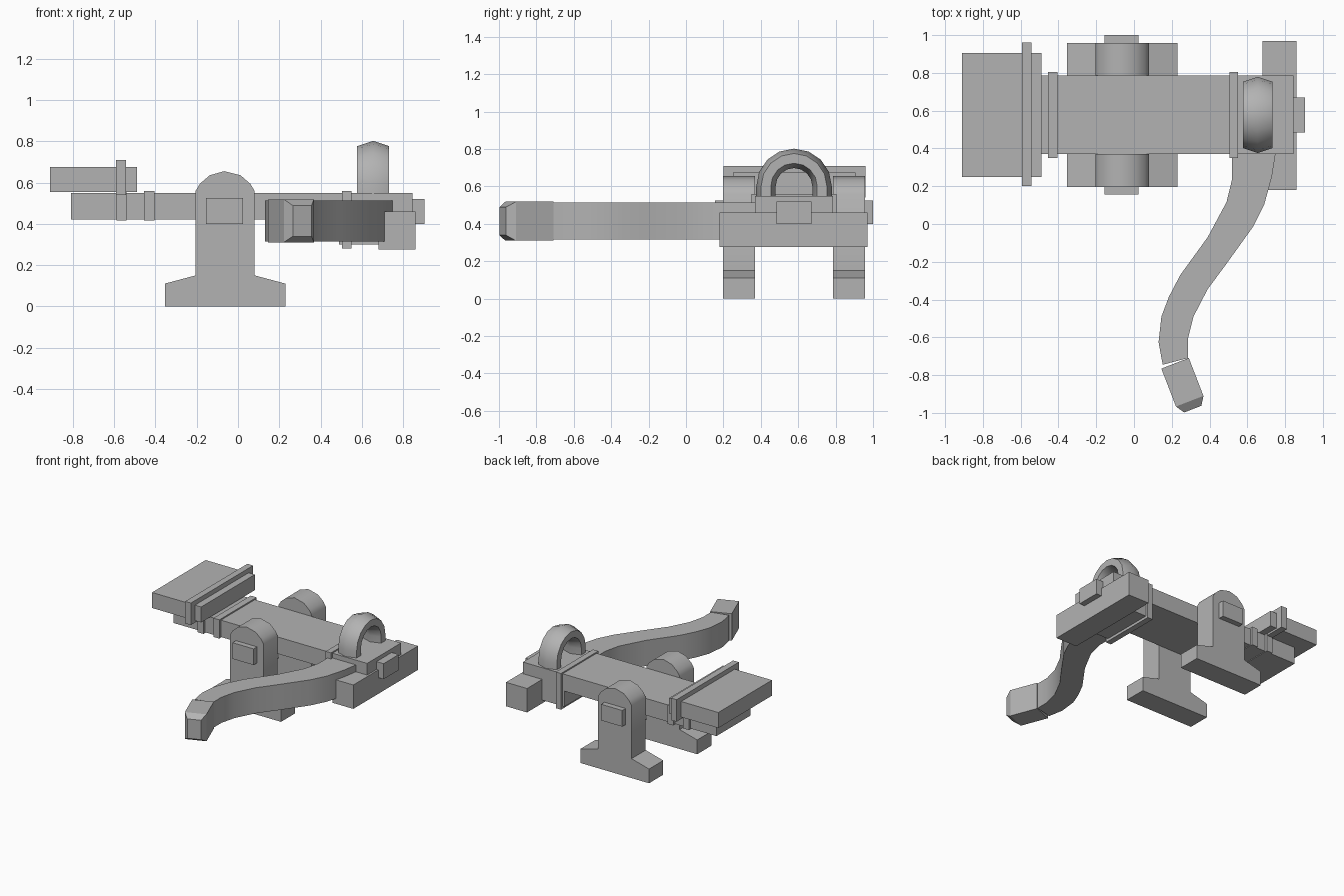
import bpy, bmesh, math
from mathutils import Vector

cube = bpy.data.objects.get("Cube")
if cube:
    bpy.data.objects.remove(cube, do_unlink=True)

GREY = (0.45, 0.45, 0.45, 1)
mat = bpy.data.materials.new("plain grey")
mat.use_nodes = True
mat.diffuse_color = GREY
mat.node_tree.nodes["Principled BSDF"].inputs["Base Color"].default_value = GREY

MID = 0.5775  # centre line of the beam in y


def finish(name, bm, smooth=None):
    bmesh.ops.recalc_face_normals(bm, faces=bm.faces)
    me = bpy.data.meshes.new(name)
    bm.to_mesh(me)
    bm.free()
    me.materials.append(mat)
    ob = bpy.data.objects.new(name, me)
    bpy.context.collection.objects.link(ob)
    if smooth:
        bpy.ops.object.select_all(action='DESELECT')
        ob.select_set(True)
        bpy.context.view_layer.objects.active = ob
        bpy.ops.object.shade_smooth_by_angle(angle=math.radians(smooth))
    return ob


def loft(name, rings, smooth=None):
    """Skin a row of equal-sized rings and cap both ends."""
    bm = bmesh.new()
    rows = [[bm.verts.new(p) for p in ring] for ring in rings]
    n = len(rows[0])
    for a, b in zip(rows, rows[1:]):
        for i in range(n):
            j = (i + 1) % n
            bm.faces.new((a[i], a[j], b[j], b[i]))
    bm.faces.new(rows[0])
    bm.faces.new(rows[-1])
    return finish(name, bm, smooth)


def box(name, x, y, z):
    return loft(name, [[(x[0], y[0], h), (x[1], y[0], h), (x[1], y[1], h), (x[0], y[1], h)] for h in z])


# Main beam, its thick end and the cross bar
box("beam", (-0.81, 0.845), (0.37, 0.785), (0.42, 0.55))
box("beam_under_block", (0.49, 0.80), (0.37, 0.785), (0.30, 0.43))
box("cross_bar", (0.68, 0.86), (0.18, 0.97), (0.275, 0.46))
box("end_knob", (0.84, 0.905), (0.485, 0.67), (0.40, 0.52))

# Collars around the beam
for name, x0, x1, z0 in (("rear_collar", -0.59, -0.54, 0.415),
                         ("middle_collar", -0.455, -0.405, 0.415),
                         ("front_collar", 0.505, 0.55, 0.28)):
    box(name, (x0, x1), (0.35, 0.805), (z0, 0.56))

# Raised plate with its flange
box("rear_plate", (-0.91, -0.49), (0.25, 0.905), (0.555, 0.675))
box("plate_flange", (-0.592, -0.543), (0.20, 0.96), (0.54, 0.71))

# Pair of round-topped stands with pivot pins
CX = -0.0625
half = [(0.2925, 0), (0.2925, 0.11), (0.1425, 0.15), (0.1425, 0.56),
        (0.122, 0.594), (0.075, 0.635)]
outline = [(CX + w, z) for w, z in half] + [(CX - 0.005, 0.655)]
outline += [(CX - w, z) for w, z in reversed(half)]
for side, y0, y1, p0, p1 in (("front", 0.197, 0.37, 0.155, 0.22),
                             ("back", 0.785, 0.958, 0.935, 1.0)):
    loft(side + "_stand", [[(x, y, z) for x, z in outline] for y in (y0, y1)], 40)
    box(side + "_pivot_pin", (-0.155, 0.025), (p0, p1), (0.40, 0.525))

# Arched handle: hexagonal section swept over a half circle with straight legs
path = [(Vector((0.655, MID + 0.15, 0.53)), 0.0)]
path += [(Vector((0.655, MID + 0.15 * math.cos(a), 0.60 + 0.15 * math.sin(a))), a)
         for a in (math.pi * i / 8 for i in range(9))]
path += [(Vector((0.655, MID - 0.15, 0.53)), math.pi)]
rings = []
for c, a in path:
    out = Vector((0, math.cos(a), math.sin(a)))
    rings.append([c + Vector((0.09 * math.sin(t), 0, 0)) + out * 0.052 * math.cos(t)
                  for t in (math.tau * k / 6 for k in range(6))])
loft("arched_handle", rings, 65)

# Curved arm: left and right edge points in plan
left = [(0.52, 0.39), (0.52, 0.24), (0.49, 0.116), (0.39, -0.07), (0.245, -0.27),
        (0.185, -0.385), (0.145, -0.49), (0.13, -0.625), (0.152, -0.745)]
right = [(0.752, 0.39), (0.73, 0.25), (0.69, 0.105), (0.63, -0.015), (0.49, -0.21),
         (0.39, -0.345), (0.315, -0.49), (0.285, -0.61), (0.285, -0.71)]
loft("curved_arm", [[(*l, 0.315), (*r, 0.315), (*r, 0.513), (*l, 0.513)]
                    for l, r in zip(left, right)], 35)

# Arm tip: block with a chamfered end
start, along = Vector((0.2175, -0.7375, 0.414)), Vector((0.36, -0.933, 0)).normalized()
across = Vector((-along.y, along.x, 0))
loft("arm_tip", [[start + along * d + across * w * sx + Vector((0, 0, h * sz))
                  for sx, sz in ((-1, -1), (1, -1), (1, 1), (-1, 1))]
                 for d, w, h in ((0, 0.078, 0.104), (0.215, 0.078, 0.104), (0.26, 0.049, 0.075))])
